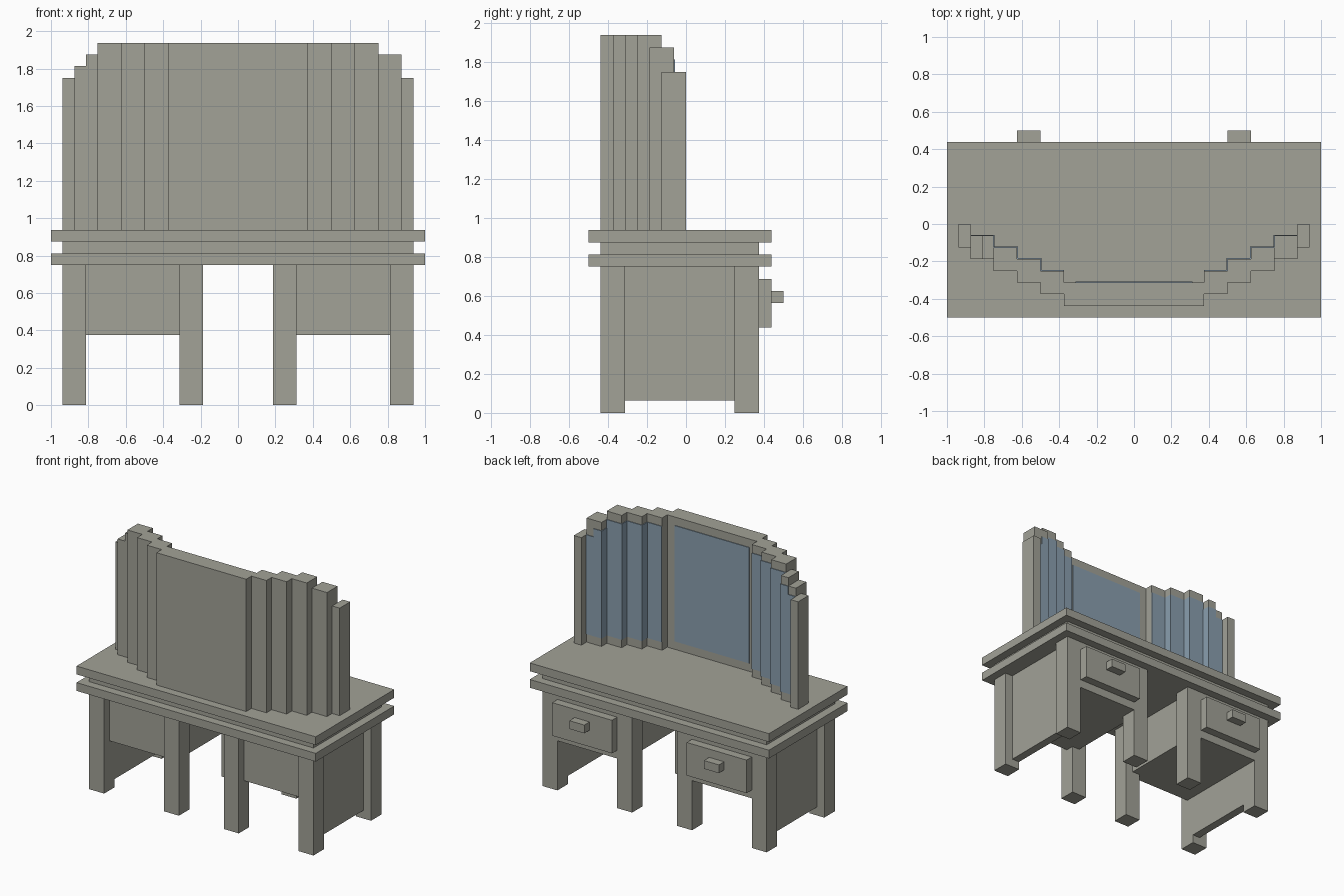
import bpy

if "Cube" in bpy.data.objects:
    bpy.data.objects.remove(bpy.data.objects["Cube"])

U = 1 / 16  # the whole model sits on a 1/16 grid


def material(name, color):
    m = bpy.data.materials.new(name)
    m.diffuse_color = (*color, 1)
    m.use_nodes = True
    m.node_tree.nodes["Principled BSDF"].inputs["Base Color"].default_value = m.diffuse_color
    return m


WOOD = material("grey_wood", (0.36, 0.36, 0.31))
GLASS = material("mirror_blue", (0.255, 0.347, 0.43))


def box(name, x, y, z, mat=WOOD):
    """Box from (min, max) pairs in grid units."""
    x0, x1 = sorted(x)
    verts = [(a * U, b * U, c * U) for a in (x0, x1) for b in y for c in z]
    faces = [(0, 1, 3, 2), (4, 6, 7, 5), (0, 4, 5, 1),
             (2, 3, 7, 6), (0, 2, 6, 4), (1, 5, 7, 3)]
    mesh = bpy.data.meshes.new(name)
    mesh.from_pydata(verts, [], faces)
    mesh.materials.append(mat)
    obj = bpy.data.objects.new(name, mesh)
    bpy.context.collection.objects.link(obj)
    return obj


# Table top: two overhanging slabs with a recessed layer between
box("lower_slab", (-16, 16), (-8, 7), (12, 13))
box("slab_core", (-15, 15), (-7, 6), (13, 14))
box("upper_slab", (-16, 16), (-8, 7), (14, 15))

# Central mirror panel and its framed glass
box("mirror_center", (-6, 6), (-7, -5), (15, 31))
box("glass_center", (-5, 5), (-6, -4.92), (16, 30), GLASS)

for s, side in ((-1, "left"), (1, "right")):
    def mbox(name, x, y, z, mat=WOOD):
        return box(f"{name}_{side}", (s * x[0], s * x[1]), y, z, mat)

    # Pedestal: four legs, drawer case, outer panel, drawer front, handle
    for x in ((3, 5), (13, 15)):
        mbox("front_leg", x, (-7, -5), (0, 12))
        mbox("rear_leg", x, (4, 6), (0, 12))
    mbox("drawer_case", (4, 14), (-6, 6), (6, 12))
    mbox("side_panel", (13, 14), (-5, 4), (1, 12))
    mbox("drawer_front", (5, 13), (6, 7), (7, 11))
    mbox("drawer_handle", (8, 10), (7, 8), (9, 10))

    # Stepped mirror wings, each step one unit further towards the seat
    for i, x in enumerate((6, 8, 10)):
        mbox("mirror_wing", (x, x + 2), (-6 + i, -4 + i), (15, 31))
        edge = x - 0.08 if i else x
        mbox("wing_glass", (edge, x + 2), (-5 + i, -3.92 + i), (16, 30), GLASS)

    # Outer wing, with one extra step down on the left, and the end post
    mbox("outer_wing", (12, 13), (-3, -1), (15, 30))
    mbox("outer_wing_tip", (13, 14), (-3, -1), (15, 29 if s < 0 else 30))
    mbox("outer_glass", (11.92, 13), (-2, -0.92), (16, 29), GLASS)
    mbox("outer_glass_tip", (13, 14), (-2, -0.92), (16, 28), GLASS)
    mbox("end_post", (14, 15), (-2, 0), (15, 28))
